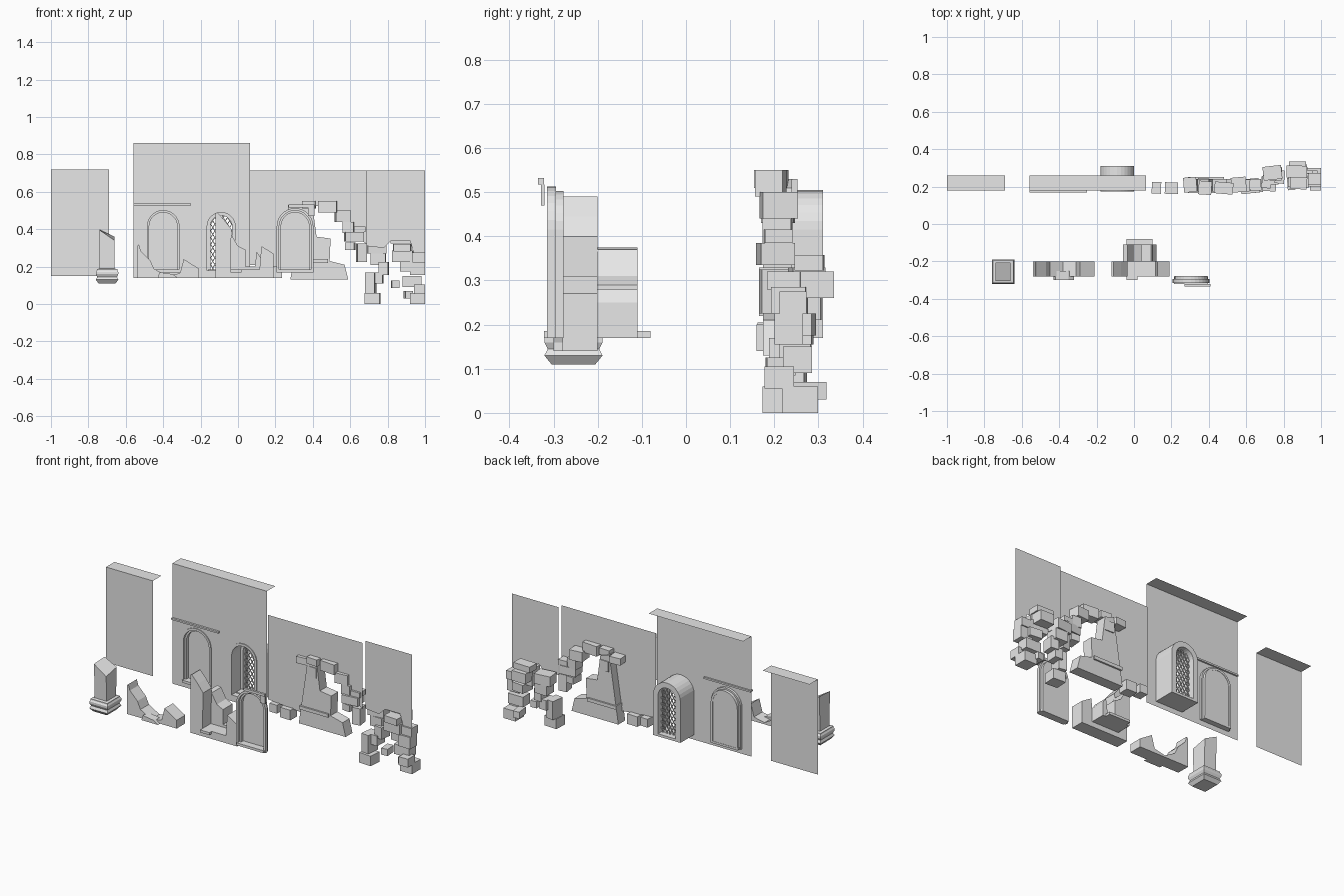
import bpy, bmesh, math, random
from mathutils import Matrix, Vector

cube = bpy.data.objects.get("Cube")
if cube:
    bpy.data.objects.remove(cube, do_unlink=True)
random.seed(4)

stone = bpy.data.materials.new("pale_stone")
stone.use_nodes = True
stone.diffuse_color = (0.8, 0.8, 0.8, 1)
stone.node_tree.nodes["Principled BSDF"].inputs["Base Color"].default_value = (0.8, 0.8, 0.8, 1)


def finish(name, bm, closed=True):
    if closed:
        bmesh.ops.recalc_face_normals(bm, faces=bm.faces)
    mesh = bpy.data.meshes.new(name)
    bm.to_mesh(mesh)
    bm.free()
    mesh.materials.append(stone)
    obj = bpy.data.objects.new(name, mesh)
    bpy.context.collection.objects.link(obj)
    return obj


def slab(name, loops, y0, y1=None):
    """Fill outlines drawn in x and z (later ones are holes), then thicken to y1."""
    bm = bmesh.new()
    edges = []
    for loop in loops:
        vs = [bm.verts.new((x, y0, z)) for x, z in loop]
        edges += [bm.edges.new((a, b)) for a, b in zip(vs, vs[1:] + vs[:1])]
    bmesh.ops.triangle_fill(bm, edges=edges, use_beauty=True, normal=(0, -1, 0))
    if y1 is not None:
        ext = bmesh.ops.extrude_face_region(bm, geom=bm.faces[:])
        moved = [g for g in ext["geom"] if isinstance(g, bmesh.types.BMVert)]
        bmesh.ops.translate(bm, verts=moved, vec=(0, y1 - y0, 0))
    return finish(name, bm, y1 is not None)


def box(name, x, y, z, turn=0, tilt=0):
    """Box from (low, high) pairs, optionally turned about its middle."""
    bm = bmesh.new()
    mid = Vector([sum(p) / 2 for p in (x, y, z)])
    size = [p[1] - p[0] for p in (x, y, z)]
    m = (Matrix.Translation(mid) @ Matrix.Rotation(turn, 4, 'Z')
         @ Matrix.Rotation(tilt, 4, 'Y') @ Matrix.Diagonal((*size, 1)))
    bmesh.ops.create_cube(bm, size=1, matrix=m)
    return finish(name, bm)


def rect(x0, x1, z0, z1):
    return [(x0, z0), (x1, z0), (x1, z1), (x0, z1)]


def arch(cx, r, bottom, spring, n=14):
    curve = [(cx + r * math.cos(math.pi * i / n), spring + r * math.sin(math.pi * i / n))
             for i in range(n + 1)]
    return [(cx - r, bottom), (cx + r, bottom)] + curve


SILL, SPRING = 0.17, 0.415


def door_niche(name, cx, y):
    """Shallow blind arch with stepped surround, back panel and sill."""
    slab(name + "_outer_arch", [arch(cx, 0.098, SILL, SPRING), arch(cx, 0.085, SILL + 0.005, SPRING)], y - 0.005, y + 0.015)
    slab(name + "_inner_arch", [arch(cx, 0.088, SILL, SPRING), arch(cx, 0.075, SILL + 0.012, SPRING)], y + 0.01, y + 0.032)
    slab(name + "_panel", [arch(cx, 0.08, SILL, SPRING)], y + 0.03)
    box(name + "_sill", (cx - 0.09, cx + 0.09), (y - 0.012, y + 0.03), (SILL, SILL + 0.015))


def lattice(cx, r, bottom, spring, y):
    """Diamond bars clipped to an arched opening."""
    def inside(x, z):
        if z < bottom or abs(x - cx) > r:
            return False
        return z < spring or math.hypot(x - cx, z - spring) < r
    slope = 1.6
    for side in (-1, 1):
        for k in range(16):
            base = bottom - 0.1 + k * 0.036
            run = [(cx + u * r / 40, base + side * slope * u * r / 40) for u in range(-40, 41)]
            run = [p for p in run if inside(*p)]
            if len(run) < 4:
                continue
            (xa, za), (xb, zb) = run[0], run[-1]
            half = math.hypot(xb - xa, zb - za) / 2
            mx, mz = (xa + xb) / 2, (za + zb) / 2
            box("lattice_bar", (mx - half, mx + half), (y, y + 0.005), (mz - 0.002, mz + 0.002),
                tilt=-math.atan2(zb - za, xb - xa))


# Back walls: thin sheets with a ledge along the top
WALL, LEDGE = 0.18, 0.26
DOOR_X, WIN_X = -0.4, -0.09
slab("left_wall", [rect(-1, -0.69, 0.15, 0.72)], WALL)
slab("main_wall", [rect(-0.56, 0.065, 0.14, 0.86), arch(DOOR_X, 0.09, SILL + 0.003, SPRING),
                   arch(WIN_X, 0.085, SILL + 0.003, SPRING)], WALL)
for name, x0, x1, z in (("left_ledge", -1, -0.69, 0.72), ("main_ledge", -0.56, 0.065, 0.86)):
    bm = bmesh.new()
    bm.faces.new([bm.verts.new(p) for p in
                  ((x0, WALL, z), (x1, WALL, z), (x1, LEDGE, z), (x0, LEDGE, z))])
    finish(name, bm, False)
slab("broken_wall", [[(0.065, 0.715), (0.065, 0.21), (0.29, 0.19), (0.36, 0.52), (0.5, 0.53),
                      (0.56, 0.46), (0.61, 0.43), (0.63, 0.36), (0.69, 0.32), (0.69, 0.715)]], 0.19)
slab("end_wall", [[(0.69, 0.715), (0.69, 0.31), (0.78, 0.3), (0.82, 0.34), (0.92, 0.34),
                   (0.94, 0.27), (1, 0.25), (1, 0.715)]], 0.22)

# Blind door, string course and latticed window of the main wall
door_niche("wall_door", DOOR_X, WALL)
box("string_course", (-0.56, -0.25), (0.168, 0.19), (0.527, 0.537))
slab("window_reveal", [arch(WIN_X, 0.09, SILL, SPRING), arch(WIN_X, 0.075, SILL + 0.01, SPRING)], 0.175, LEDGE)
slab("window_frame", [arch(WIN_X, 0.09, SILL, SPRING), arch(WIN_X, 0.058, SILL + 0.015, SPRING)], LEDGE, 0.31)
box("window_sill", (WIN_X - 0.07, WIN_X + 0.07), (0.21, 0.31), (SILL, SILL + 0.015))
lattice(WIN_X, 0.06, SILL + 0.015, SPRING, 0.275)

# Detached door niche with a scrap of moulding
door_niche("front_door", 0.305, -0.31)
box("front_moulding", (0.27, 0.41), (-0.335, -0.322), (0.517, 0.532))
box("front_moulding_drop", (0.375, 0.41), (-0.328, -0.321), (0.47, 0.517))

# Broken window fragment in front
slab("window_ruin", [[(-0.12, 0.14), (0.19, 0.14), (0.19, 0.27), (0.125, 0.31), (0.115, 0.185),
                      (-0.04, 0.185), (-0.035, 0.4), (-0.07, 0.445), (-0.11, 0.49), (-0.12, 0.485)]], -0.28, -0.2)
slab("window_ruin_frame", [[(-0.06, SILL), (0.12, SILL), (0.12, 0.25), (0.1, 0.28), (0.09, 0.2), (0.04, 0.2),
                            (0.04, 0.29), (0, 0.31), (-0.035, 0.37), (-0.06, 0.375)]], -0.2, -0.11)
box("window_ruin_sill", (-0.04, 0.1), (-0.175, -0.08), (SILL, SILL + 0.015))
box("window_ruin_step", (-0.04, 0.02), (-0.3, -0.2), (SILL, SILL + 0.015))

# Low ruin of a door base
slab("low_ruin", [[(-0.54, 0.14), (-0.21, 0.14), (-0.21, 0.19), (-0.29, 0.24), (-0.31, 0.165), (-0.38, 0.15),
                   (-0.45, 0.19), (-0.47, 0.235), (-0.52, 0.285), (-0.53, 0.32), (-0.54, 0.31)]], -0.28, -0.2)
slab("low_ruin_sill", [[(-0.43, 0.14), (-0.32, 0.14), (-0.35, 0.16), (-0.42, 0.17)]], -0.3, -0.25)

# Broken pillar on a moulded square base
bm = bmesh.new()
px, py = -0.7, -0.255
profile = [(0.045, 0.11), (0.06, 0.13), (0.053, 0.145), (0.06, 0.16), (0.06, 0.172),
           (0.055, 0.18), (0.055, 0.187), (0.04, 0.19)]
rings = [[bm.verts.new((px + sx * h, py + sy * h * 1.1, z)) for sx, sy in
          ((-1, -1), (1, -1), (1, 1), (-1, 1))] for h, z in profile]
rings.append([bm.verts.new((px + dx, py + dy, z)) for dx, dy, z in
              ((-0.04, -0.05, 0.395), (0.04, -0.05, 0.34), (0.04, 0.05, 0.36), (-0.04, 0.05, 0.4))])
for low, high in zip(rings, rings[1:]):
    for i in range(4):
        j = (i + 1) % 4
        bm.faces.new((low[i], low[j], high[j], high[i]))
bm.faces.new(rings[0])
bm.faces.new(rings[-1])
finish("broken_pillar", bm)

# Leaning wall chunk under the broken arch
slab("wall_chunk", [[(0.28, 0.13), (0.59, 0.13), (0.57, 0.21), (0.49, 0.23), (0.495, 0.35),
                     (0.42, 0.36), (0.4, 0.51), (0.34, 0.53)]], 0.175, 0.24)
box("chunk_ledge", (0.29, 0.48), (0.165, 0.25), (0.22, 0.24))

# Loose blocks around the broken arch: x, z of the middle, width, height
arch_blocks = [(0.12, 0.18, 0.05, 0.05), (0.2, 0.17, 0.07, 0.06), (0.3, 0.51, 0.07, 0.04),
               (0.38, 0.53, 0.07, 0.04), (0.48, 0.52, 0.1, 0.06), (0.56, 0.47, 0.08, 0.06),
               (0.59, 0.41, 0.06, 0.06), (0.62, 0.36, 0.1, 0.05), (0.65, 0.4, 0.06, 0.03),
               (0.6, 0.31, 0.05, 0.04), (0.66, 0.275, 0.05, 0.1), (0.37, 0.46, 0.06, 0.06)]
end_blocks = [(0.74, 0.3, 0.1, 0.06), (0.75, 0.24, 0.08, 0.06), (0.78, 0.19, 0.05, 0.07),
              (0.71, 0.115, 0.05, 0.11), (0.72, 0.03, 0.08, 0.06), (0.75, 0.14, 0.05, 0.06),
              (0.87, 0.34, 0.11, 0.035), (0.88, 0.3, 0.09, 0.04), (0.88, 0.255, 0.11, 0.06),
              (0.91, 0.2, 0.08, 0.05), (0.84, 0.105, 0.04, 0.04), (0.93, 0.12, 0.1, 0.06),
              (0.96, 0.19, 0.08, 0.07), (0.96, 0.25, 0.08, 0.05), (0.96, 0.03, 0.08, 0.06),
              (0.91, 0.05, 0.04, 0.04), (0.97, 0.08, 0.06, 0.05)]


def pile(name, blocks, y, spread):
    for x, z, w, h in blocks:
        yc = y + random.uniform(-spread, spread)
        d = random.uniform(0.03, 0.042)
        turn = 0 if x > 0.92 else random.uniform(-0.15, 0.15)
        box(name, (x - w / 2, x + w / 2), (yc - d, yc + d), (z - h / 2, z + h / 2), turn)


pile("arch_block", arch_blocks, 0.2, 0.012)
pile("end_block", end_blocks, 0.245, 0.035)
box("far_block", (0.83, 0.92), (0.26, 0.335), (0.26, 0.32))
